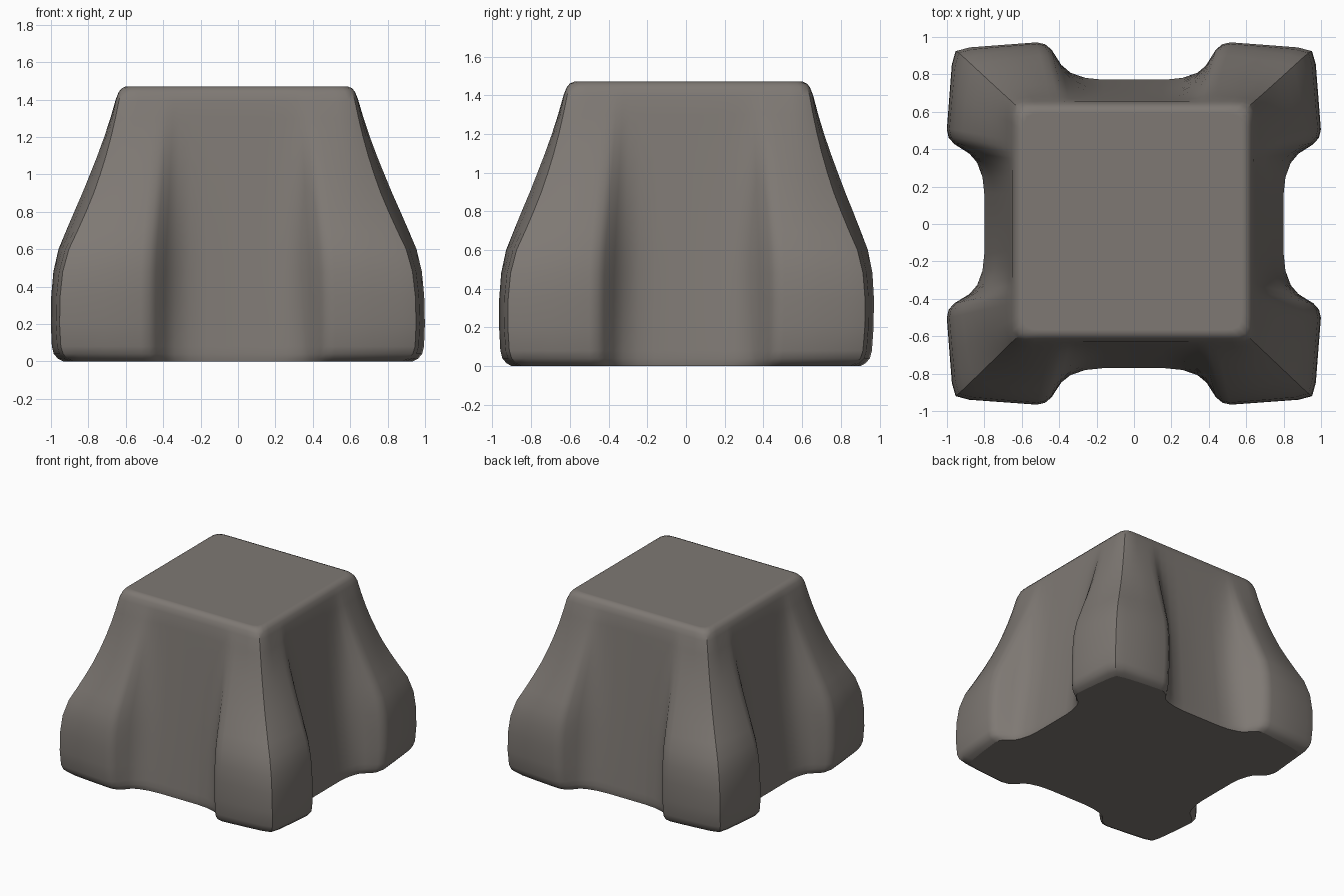
import bpy, bmesh, math

cube = bpy.data.objects.get("Cube")
if cube:
    bpy.data.objects.remove(cube, do_unlink=True)

stone = bpy.data.materials.new("warm_grey_stone")
stone.use_nodes = True
colour = (0.21, 0.19, 0.173, 1)
stone.diffuse_color = colour
bsdf = stone.node_tree.nodes["Principled BSDF"]
bsdf.inputs["Base Color"].default_value = colour
bsdf.inputs["Roughness"].default_value = 0.9

# One eighth of the outline, from mid wall to leg corner:
# (foot out, foot along, top out, top along, leg share, corner share)
PROFILE = [
    (.805, .00, .645, .00, 0, 0), (.805, .17, .645, .15, 0, 0),
    (.815, .26, .645, .24, .1, 0), (.845, .34, .645, .30, .4, 0),
    (.885, .39, .645, .34, .8, 0), (.96, .44, .645, .37, 1, 0),
    (.99, .475, .645, .40, 1, 0), (1.0, .52, .645, .44, 1, 0),
    (.985, .72, .645, .53, 1, .4), (.973, .88, .643, .59, 1, 1),
    (.953, .953, .627, .627, 1, 1),
]

# Heights with the reach of the legs and an edge-rounding scale
LEVELS = [
    (0, .945, .99), (.015, .968, .995), (.04, .985, 1), (.08, .995, 1),
    (.2, 1, 1), (.35, .997, 1), (.48, .985, 1), (.6, .957, 1),
    (.7, .915, 1), (.8, .872, 1), (.9, .828, 1), (1.0, .787, 1),
    (1.1, .747, 1), (1.2, .710, 1), (1.3, .677, 1), (1.4, .648, 1),
    (1.44, .645, .98), (1.46, .645, .955), (1.47, .645, .92),
    (1.47, .645, .9),
]


def mix(a, b, t):
    return a + (b - a) * t


def ring(z, reach, scale):
    """Closed outline of the body at one height."""
    t_leg = (1 - reach) / .355
    t_wall = min(z / 1.4, 1)
    eighth = []
    for fo, fa, to, ta, leg, corner in PROFILE:
        t = mix(t_wall, t_leg, leg)
        k = scale * (1 - .035 * corner * math.sin(math.pi * t_leg))
        eighth.append((mix(fo, to, t) * k, mix(fa, ta, t) * k))
    # Mirror across the diagonal, dropping the shared corner and next wall centre
    quarter = eighth + [(a, o) for o, a in reversed(eighth[1:-1])]
    depth = mix(.963, .995, t_wall)
    points = []
    for c, s in ((1, 0), (0, 1), (-1, 0), (0, -1)):
        for x, y in quarter:
            points.append((c * x - s * y - .006 * t_wall,
                           (s * x + c * y) * depth + .012 * t_wall, z))
    return points


# Flared four-legged body, lofted through the outlines
bm = bmesh.new()
rings = [[bm.verts.new(p) for p in ring(*level)] for level in LEVELS]
for low, high in zip(rings, rings[1:]):
    n = len(low)
    for i in range(n):
        j = (i + 1) % n
        bm.faces.new((low[i], low[j], high[j], high[i]))
bm.faces.new(rings[-1])
bm.faces.new(list(reversed(rings[0])))
bmesh.ops.recalc_face_normals(bm, faces=bm.faces[:])

mesh = bpy.data.meshes.new("flared_block")
bm.to_mesh(mesh)
bm.free()
mesh.materials.append(stone)
body = bpy.data.objects.new("flared_block", mesh)
bpy.context.collection.objects.link(body)
bpy.ops.object.select_all(action="DESELECT")
body.select_set(True)
bpy.context.view_layer.objects.active = body
bpy.ops.object.shade_smooth_by_angle(angle=math.radians(35))

# Keep the flat top and underside evenly shaded
for face in mesh.polygons:
    if len(face.vertices) > 4:
        face.use_smooth = False
